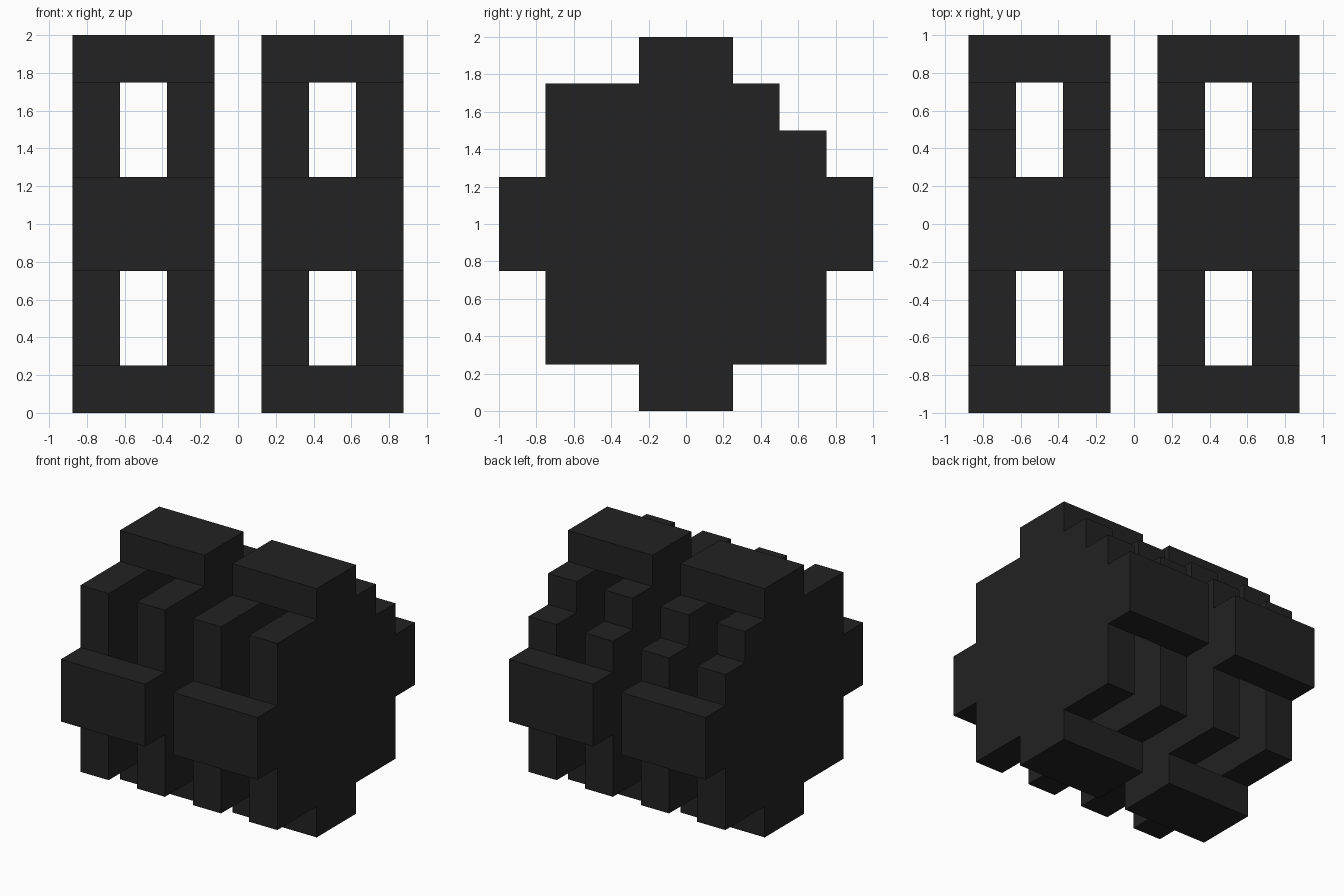
import bpy, bmesh

if "Cube" in bpy.data.objects:
    bpy.data.objects.remove(bpy.data.objects["Cube"])

U = 0.25  # block size

rubber = bpy.data.materials.new("black rubber")
rubber.diffuse_color = (0.016, 0.016, 0.016, 1)
rubber.use_nodes = True
rubber.node_tree.nodes["Principled BSDF"].inputs["Base Color"].default_value = rubber.diffuse_color


def extrude_x(name, profile, x0, x1):
    """Extrude a (y, z) profile from x0 to x1."""
    bm = bmesh.new()
    face = bm.faces.new([bm.verts.new((x0, y, z)) for y, z in profile])
    out = bmesh.ops.extrude_face_region(bm, geom=[face])
    verts = [v for v in out["geom"] if isinstance(v, bmesh.types.BMVert)]
    bmesh.ops.translate(bm, verts=verts, vec=(x1 - x0, 0, 0))
    bmesh.ops.recalc_face_normals(bm, faces=bm.faces)
    mesh = bpy.data.meshes.new(name)
    bm.to_mesh(mesh)
    bm.free()
    mesh.materials.append(rubber)
    ob = bpy.data.objects.new(name, mesh)
    bpy.context.collection.objects.link(ob)
    return ob


def rect(y0, y1, z0, z1):
    return [(y0, z0), (y1, z0), (y1, z1), (y0, z1)]


# square disc with one stepped corner at the top back
disc = [(-3 * U, U), (3 * U, U), (3 * U, 6 * U), (2 * U, 6 * U),
        (2 * U, 7 * U), (-3 * U, 7 * U)]

# cross treads that bridge each pair of discs
treads = {
    "top": rect(-U, U, 7 * U, 8 * U),
    "bottom": rect(-U, U, 0, U),
    "front": rect(-4 * U, -3 * U, 3 * U, 5 * U),
    "back": rect(3 * U, 4 * U, 3 * U, 5 * U),
}

for side, cx in (("left", -0.5), ("right", 0.5)):
    # two discs per wheel with an open slot between them
    extrude_x(f"{side}_wheel_disc_a", disc, cx - 1.5 * U, cx - 0.5 * U)
    extrude_x(f"{side}_wheel_disc_b", disc, cx + 0.5 * U, cx + 1.5 * U)
    for place, profile in treads.items():
        extrude_x(f"{side}_wheel_tread_{place}", profile,
                  cx - 1.5 * U, cx + 1.5 * U)
